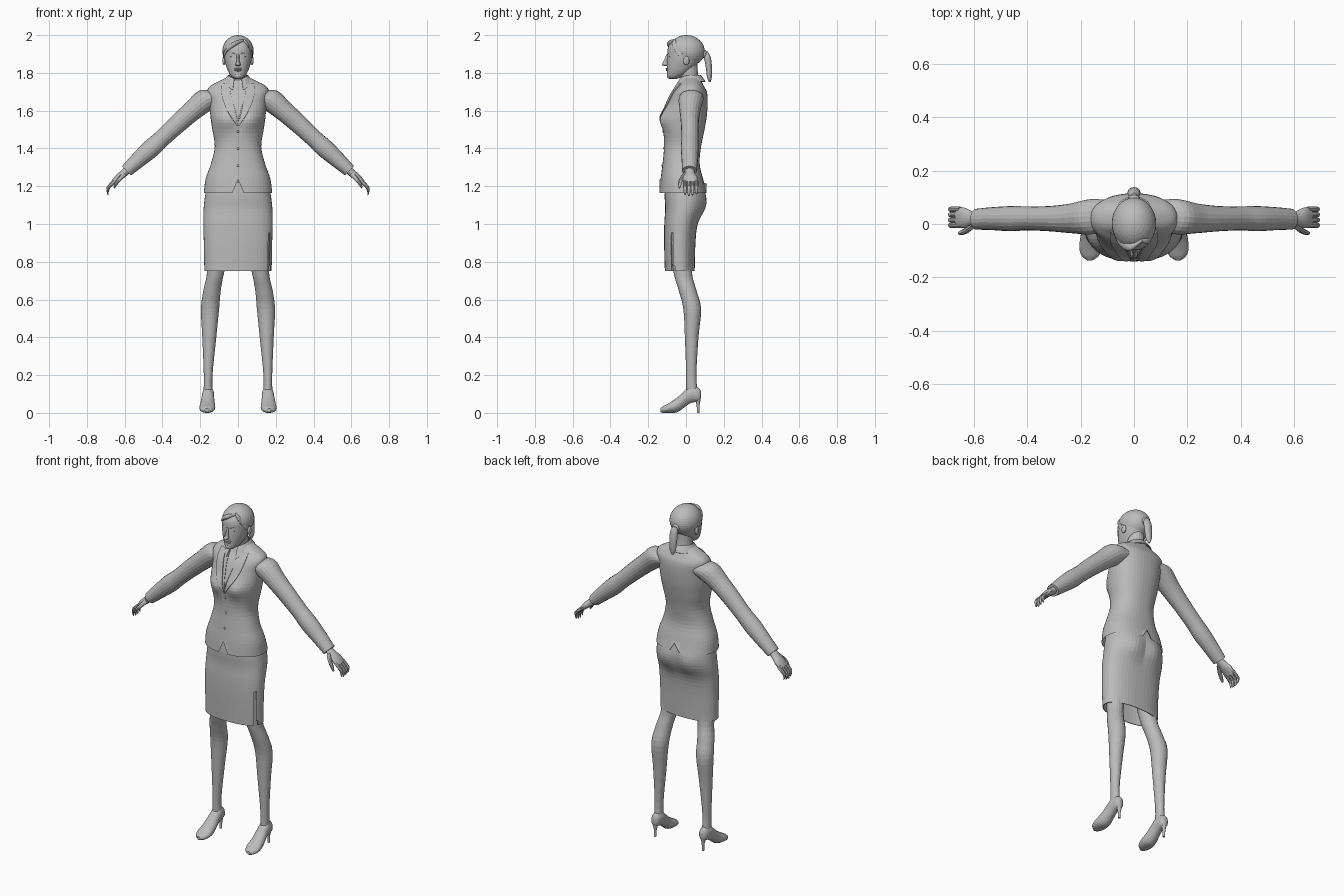
import bpy, bmesh, math
from mathutils import Vector, Matrix
from mathutils.bvhtree import BVHTree

default_cube = bpy.data.objects.get("Cube")
if default_cube:
    bpy.data.objects.remove(default_cube)

grey = bpy.data.materials.new("plain grey")
grey.use_nodes = True
grey.diffuse_color = (0.5, 0.5, 0.5, 1)
grey.node_tree.nodes["Principled BSDF"].inputs["Base Color"].default_value = grey.diffuse_color

X, Y, Z = Vector((1, 0, 0)), Vector((0, 1, 0)), Vector((0, 0, 1))
SLOPE = Vector((0.7, 0, 0.72))
SEGS = 48
BACK, FRONT = SEGS // 4, 3 * SEGS // 4
parts = []


def finish(name, bm, thickness=0):
    """Turn a bmesh into a named part, thickened inward if asked."""
    bmesh.ops.remove_doubles(bm, verts=bm.verts, dist=0.00005)
    bmesh.ops.recalc_face_normals(bm, faces=bm.faces)
    mesh = bpy.data.meshes.new(name)
    bm.to_mesh(mesh)
    bm.free()
    mesh.materials.append(grey)
    obj = bpy.data.objects.new(name, mesh)
    bpy.context.collection.objects.link(obj)
    if thickness:
        mod = obj.modifiers.new("thickness", "SOLIDIFY")
        mod.thickness = thickness
    parts.append(obj)
    return obj


def smooth_rows(rows, steps):
    """Catmull-Rom interpolation of the section rows."""
    rows = [Vector(r) for r in rows]
    padded = [rows[0]] + rows + [rows[-1]]
    out = []
    for p0, p1, p2, p3 in zip(padded, padded[1:], padded[2:], padded[3:]):
        for k in range(steps):
            t = k / steps
            out.append(p1 + (p2 - p0) * (t / 2)
                       + (p0 * 2 - p1 * 5 + p2 * 4 - p3) * (t * t / 2)
                       + (p1 * 3 - p0 - p2 * 3 + p3) * (t ** 3 / 2))
    return out + [rows[-1]]


def loft(name, rows, a=X, b=Y, side=1, segs=20, steps=4, power=1.0,
         caps=(True, True), shape=None, skip=None, thickness=0):
    """Skin rows of (x, y, z, radius a, radius b); shape bends points, skip drops faces."""
    bm = bmesh.new()
    rings = []
    for row in smooth_rows(rows, steps):
        ring = []
        for i in range(segs):
            ang = math.tau * i / segs
            c, s = math.cos(ang), math.sin(ang)
            p = Vector(row[:3])
            p += a * row[3] * math.copysign(abs(c) ** power, c)
            p += b * row[4] * math.copysign(abs(s) ** power, s)
            if shape:
                p = shape(p, i)
            p.x *= side
            ring.append(bm.verts.new(p))
        rings.append(ring)
    for low, high in zip(rings, rings[1:]):
        for i in range(segs):
            j = (i + 1) % segs
            quad = (low[i], low[j], high[j], high[i])
            if not (skip and skip(sum((v.co for v in quad), Vector()) / 4)):
                bm.faces.new(quad)
    if caps[0]:
        bm.faces.new(rings[0])
    if caps[1]:
        bm.faces.new(rings[-1])
    return finish(name, bm, thickness)


def sheet(name, point, nu, nv, thickness=0.005):
    """Grid surface from point(u, v)."""
    bm = bmesh.new()
    grid = [[bm.verts.new(point(u / nu, v / nv)) for v in range(nv + 1)] for u in range(nu + 1)]
    for u in range(nu):
        for v in range(nv):
            bm.faces.new((grid[u][v], grid[u + 1][v], grid[u + 1][v + 1], grid[u][v + 1]))
    return finish(name, bm, thickness)


def ball(name, center, radii):
    bm = bmesh.new()
    place = Matrix.Translation(center) @ Matrix.Diagonal((*radii, 1))
    bmesh.ops.create_uvsphere(bm, u_segments=20, v_segments=12, radius=1, matrix=place)
    return finish(name, bm)


def bump(p, z, height, spread):
    """Paired soft swelling either side of the centre line."""
    return height * math.exp(-((abs(p.x) - 0.07) ** 2 + (p.z - z) ** 2) / spread ** 2)


# Jacket body with bust, front notch and back vent
def jacket_shape(p, i):
    if p.y < -0.03:
        p.y -= bump(p, 1.55, 0.027, 0.055)
    if i == FRONT:
        p.z = max(p.z, 1.235)
    if i == BACK:
        p.z = max(p.z, 1.215)
    return p


jacket = loft("jacket_body", [
    (0, -.015, 1.165, .181, .125), (0, -.022, 1.24, .171, .112), (0, -.026, 1.32, .143, .098),
    (0, -.018, 1.41, .123, .098), (0, -.01, 1.5, .136, .108), (0, -.004, 1.57, .146, .114),
    (0, .01, 1.65, .151, .105), (0, .02, 1.7, .163, .09), (0, .025, 1.73, .148, .07),
    (0, .025, 1.755, .103, .056), (0, .025, 1.775, .06, .045)],
    segs=SEGS, power=0.88, caps=(False, True), shape=jacket_shape)
surface = BVHTree.FromPolygons([v.co for v in jacket.data.vertices],
                               [p.vertices for p in jacket.data.polygons])


def on_jacket(x, z, lift):
    hit = surface.ray_cast(Vector((x, -1, z)), Y)[0]
    return Vector((x, (hit.y if hit else 0) - lift, z))


# Skirt with seat and a side slit
def skirt_shape(p, i):
    if p.y > 0:
        p.y += bump(p, 1.1, 0.02, 0.07)
    return p


loft("skirt", [
    (0, -.033, .75, .178, .079), (0, -.033, .9, .181, .083), (0, -.027, 1, .183, .088),
    (0, -.012, 1.08, .182, .098), (0, -.008, 1.15, .174, .105), (0, -.01, 1.22, .16, .098)],
    segs=SEGS, power=0.86, caps=(False, False), shape=skirt_shape, thickness=0.004,
    skip=lambda c: c.z < 0.95 and 0.155 < c.x < 0.17 and c.y < -0.04)

# Lapels, shirt edges and buttons
for side, word in ((1, "left"), (-1, "right")):
    def lapel(u, v):
        inner = 0.052 * (1 - u)
        outer = inner + 0.004 + 0.045 * math.sin(math.pi * min(1, 0.25 + u * 0.75))
        return on_jacket(side * (inner + (outer - inner) * v), 1.745 - 0.225 * u, 0.008)

    def shirt_edge(u, v):
        x = 0.052 * (1 - u) * (0.45 + 0.55 * v)
        return on_jacket(side * x, 1.745 - 0.2 * u, 0.004)

    sheet(word + "_lapel", lapel, 16, 4)
    sheet(word + "_shirt_edge", shirt_edge, 12, 3, 0.003)
for k in range(3):
    ball("jacket_button", on_jacket(0, 1.49 - 0.09 * k, 0.001), (0.006, 0.004, 0.006))


# Folded collar, open at the front with dropped points
def collar_point(u, v):
    ang = math.radians(90 + (u - 0.5) * 318)
    front = abs(2 * u - 1) ** 4
    radius = 0.054 + 0.026 * v
    z = 1.79 - 0.022 * front - v * (0.035 + 0.025 * front)
    y = 0.02 + math.sin(ang) * (radius + 0.004) - 0.012 * front * v
    return Vector((math.cos(ang) * radius, y, z))


sheet("collar", collar_point, 32, 4)

# Neck and head
loft("neck", [(0, .025, 1.7, .06, .045), (0, .02, 1.76, .048, .047),
              (0, .012, 1.81, .046, .05), (0, .01, 1.86, .045, .05)])
loft("head", [
    (0, -.068, 1.768, .016, .018), (0, -.056, 1.782, .036, .042), (0, -.036, 1.81, .053, .064),
    (0, -.02, 1.85, .067, .081), (0, -.01, 1.89, .074, .089), (0, -.004, 1.93, .076, .092),
    (0, 0, 1.96, .068, .08), (0, 0, 1.982, .045, .055), (0, 0, 1.99, .015, .02)],
    segs=32, power=0.95)
loft("nose", [(0, -.106, 1.836, .008, .006), (0, -.112, 1.843, .015, .016),
              (0, -.106, 1.86, .009, .014), (0, -.094, 1.9, .007, .008)], segs=12)
ball("upper_lip", (0, -.098, 1.822), (.022, .01, .005))
ball("lower_lip", (0, -.096, 1.814), (.018, .01, .006))
ball("chin", (0, -.085, 1.784), (.022, .017, .016))

# Hair cap cut along a slanting hairline
bm = bmesh.new()
bmesh.ops.create_uvsphere(bm, u_segments=32, v_segments=20, radius=1,
                          matrix=Matrix.Translation((0, .002, 1.915))
                          @ Matrix.Diagonal((.083, .097, .085, 1)))
bmesh.ops.bisect_plane(bm, geom=bm.verts[:] + bm.edges[:] + bm.faces[:],
                       plane_co=(0, 0, 1.892), plane_no=(0, 0.6, 1), clear_inner=True)
finish("hair_cap", bm, 0.006)
loft("right_fringe", [(.03, -.06, 1.972, .008, .008), (-.015, -.085, 1.955, .016, .014),
                      (-.055, -.062, 1.925, .018, .014), (-.076, -.025, 1.89, .01, .012)], Y, Z)
loft("left_fringe", [(.03, -.06, 1.972, .008, .008), (.055, -.06, 1.945, .014, .013),
                     (.076, -.025, 1.89, .01, .012)], Y, Z)
ball("hair_tie", (0, .097, 1.9), (.022, .014, .022))
loft("ponytail", [(0, .126, 1.752, .006, .005), (0, .124, 1.78, .018, .013),
                  (0, .12, 1.84, .024, .017), (0, .112, 1.885, .022, .018),
                  (0, .104, 1.912, .01, .012)])

# Paired parts
for side, word in ((1, "left"), (-1, "right")):
    def tube(part, rows, a=X, b=Y, **extra):
        loft(word + "_" + part, rows, a, b, side, **extra)

    ball(word + "_eye", (side * .03, -.083, 1.887), (.013, .008, .006))
    tube("eyebrow", [(.014, -.095, 1.9, .004, .004), (.032, -.088, 1.906, .004, .004),
                     (.05, -.072, 1.901, .003, .003)], Y, Z, segs=8)
    ball(word + "_ear", (side * .074, .002, 1.865), (.009, .016, .024))

    # Sleeve and hand
    tube("sleeve", [
        (.1, .03, 1.67, .06, .05), (.165, .027, 1.66, .066, .062), (.24, .021, 1.6, .055, .054),
        (.32, .02, 1.53, .047, .05), (.4, .021, 1.455, .045, .046), (.46, .02, 1.4, .047, .049),
        (.53, .02, 1.337, .043, .042), (.59, .018, 1.282, .039, .034)], Y, SLOPE)
    tube("palm", [(.57, .018, 1.3, .024, .02), (.605, .02, 1.268, .027, .02),
                  (.635, .023, 1.243, .038, .019), (.662, .024, 1.216, .037, .013)], Y, SLOPE)
    for k, finger in enumerate(("index", "middle", "ring", "little")):
        y, short = -.005 + .02 * k, .006 * abs(k - 1.2)
        tube(finger + "_finger", [
            (.65, y, 1.228, .01, .011), (.679, y, 1.202, .01, .01),
            (.69, y, 1.175 + short, .009, .009), (.688, y, 1.15 + short, .005, .005)],
            Y, SLOPE, segs=10)
    tube("thumb", [(.6, -.002, 1.268, .012, .014), (.627, -.024, 1.238, .012, .012),
                   (.648, -.033, 1.21, .009, .009), (.656, -.034, 1.192, .005, .005)],
         Y, SLOPE, segs=10)

    # Leg and high-heeled shoe
    tube("leg", [
        (.158, .032, .09, .025, .032), (.158, .028, .2, .023, .027), (.152, .03, .4, .037, .036),
        (.148, .033, .55, .048, .047), (.137, .008, .65, .046, .047),
        (.118, -.018, .75, .046, .049), (.1, -.03, .95, .072, .065)], segs=24)
    tube("shoe", [
        (.158, .08, .095, .008, .015), (.158, .068, .096, .024, .036),
        (.158, .03, .098, .031, .044), (.159, 0, .08, .033, .044),
        (.161, -.045, .043, .039, .039), (.163, -.09, .026, .042, .026),
        (.164, -.12, .018, .031, .018), (.165, -.136, .014, .01, .01)], X, Z)
    tube("shoe_heel", [(.158, .064, 0, .007, .007), (.158, .064, .04, .008, .008),
                       (.158, .062, .085, .02, .018)], segs=12)

# Smooth shading with kept edges
for obj in bpy.context.view_layer.objects:
    obj.select_set(obj in parts)
bpy.context.view_layer.objects.active = jacket
bpy.ops.object.shade_smooth_by_angle(angle=math.radians(45))
